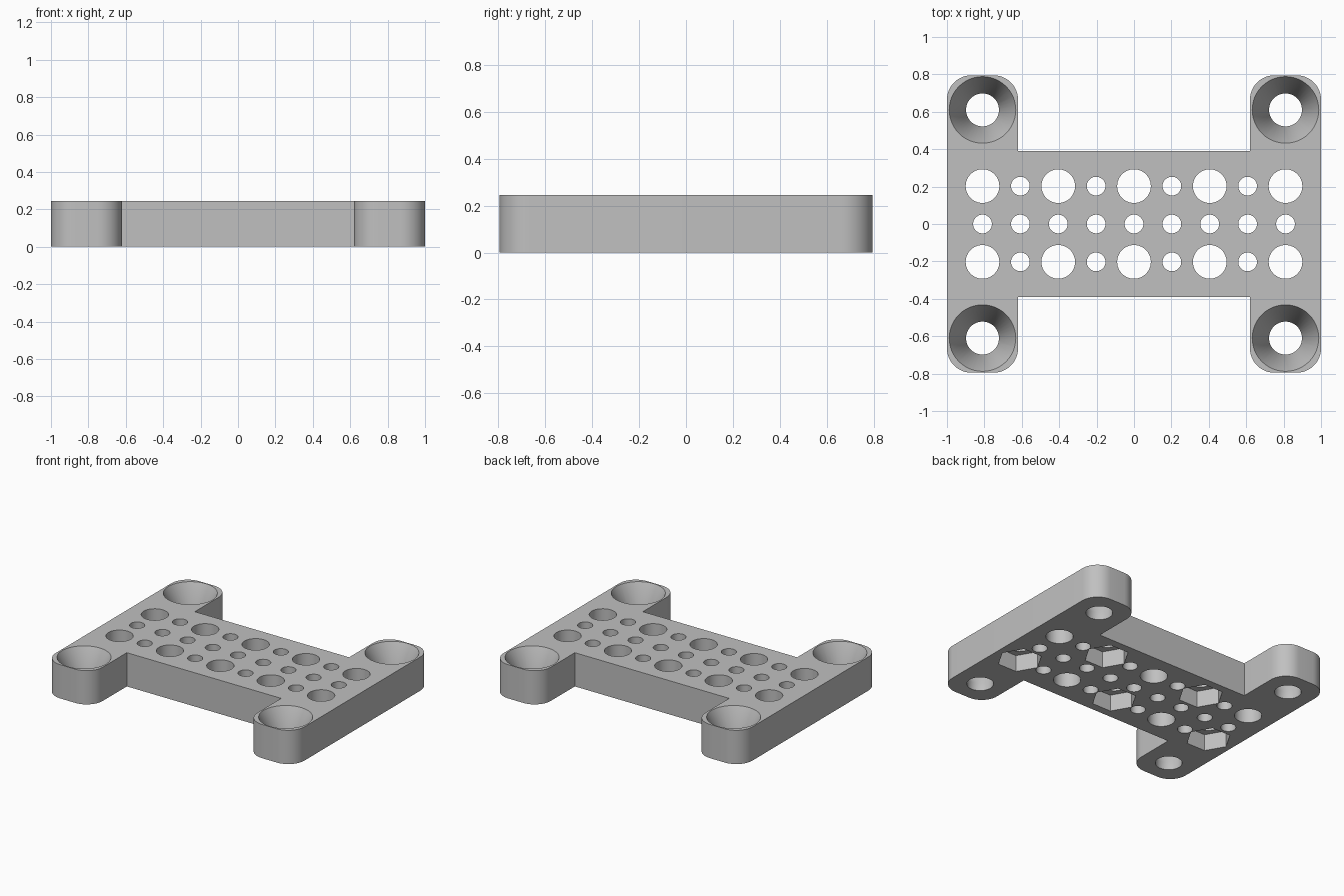
import bpy
import bmesh
from math import cos, sin, pi, radians
from mathutils import Matrix

cube = bpy.data.objects.get("Cube")
if cube:
    bpy.data.objects.remove(cube)

HEIGHT = 0.245
PITCH = 0.2025
CORNERS = [(sx * 0.81, sy * 0.61) for sx in (-1, 1) for sy in (-1, 1)]

grey = bpy.data.materials.new("plain_grey")
grey.use_nodes = True
COLOR = (0.53, 0.53, 0.53, 1)
grey.diffuse_color = COLOR
grey.node_tree.nodes["Principled BSDF"].inputs["Base Color"].default_value = COLOR


def make_object(name, bm):
    bmesh.ops.recalc_face_normals(bm, faces=bm.faces)
    mesh = bpy.data.meshes.new(name)
    bm.to_mesh(mesh)
    bm.free()
    obj = bpy.data.objects.new(name, mesh)
    bpy.context.collection.objects.link(obj)
    return obj


def add_cutter(bm, x, y, z0, z1, r0, r1=None, sides=48):
    """Upright cylinder, cone or prism from z0 to z1."""
    bmesh.ops.create_cone(
        bm, cap_ends=True, segments=sides, radius1=r0,
        radius2=r0 if r1 is None else r1, depth=z1 - z0,
        matrix=Matrix.Translation((x, y, (z0 + z1) / 2))
        @ Matrix.Rotation(pi / 2, 4, "Z"))


# H-shaped plate outline, one quarter mirrored round; outer corners rounded
R = 0.13


def arc(cx, cy, start):
    angles = [start + i * pi / 24 for i in range(13)]
    return [(cx + R * cos(a), cy + R * sin(a)) for a in angles]


quarter = [(1 - R, 0.795 - R, 0), (0.62 + R, 0.795 - R, pi / 2)]
right_half = [p for c in quarter for p in arc(*c)] + [(0.62, 0.39)]
top_half = right_half + [(-x, y) for x, y in reversed(right_half)]
outline = top_half + [(-x, -y) for x, y in top_half]

bm = bmesh.new()
base = bm.faces.new([bm.verts.new((x, y, 0)) for x, y in outline])
walls = bmesh.ops.extrude_face_region(bm, geom=[base])
bmesh.ops.translate(bm, vec=(0, 0, HEIGHT),
                    verts=[v for v in walls["geom"] if isinstance(v, bmesh.types.BMVert)])
plate = make_object("mounting_plate", bm)
plate.data.materials.append(grey)

# Through holes: large ones alternate with small ones in the outer rows
holes = bmesh.new()
for row in (-1, 0, 1):
    for col in range(-4, 5):
        radius = 0.09 if row and col % 2 == 0 else 0.05
        add_cutter(holes, col * PITCH, row * PITCH, -0.1, HEIGHT + 0.1, radius)
for x, y in CORNERS:
    add_cutter(holes, x, y, -0.1, HEIGHT + 0.1, 0.088)

# Countersinks in the four feet
sinks = bmesh.new()
slope = (0.178 - 0.088) / 0.19
for x, y in CORNERS:
    add_cutter(sinks, x, y, HEIGHT - 0.19, HEIGHT + 0.01, 0.088, 0.178 + 0.01 * slope)

# Hexagonal nut pockets in the underside, staggered between the two rows
pockets = bmesh.new()
for col, row in ((-4, -1), (0, -1), (4, -1), (-2, 1), (2, 1)):
    add_cutter(pockets, col * PITCH, row * PITCH, -0.1, 0.12, 0.15, sides=6)
# Turn check: pocket points lie along x
pocket_tip = max(v.co.x for v in pockets.verts)
if pocket_tip < 4 * PITCH + 0.145:
    for col, row in ((-4, -1), (0, -1), (4, -1), (-2, 1), (2, 1)):
        near = [v for v in pockets.verts
                if abs(v.co.x - col * PITCH) < 0.16 and abs(v.co.y - row * PITCH) < 0.16]
        bmesh.ops.rotate(pockets, verts=near, cent=(col * PITCH, row * PITCH, 0),
                         matrix=Matrix.Rotation(pi / 6, 3, "Z"))

# Cut everything, then bake the result and drop the cutters
cutters = [make_object("hole_cutter", holes), make_object("countersink_cutter", sinks),
           make_object("nut_pocket_cutter", pockets)]
for cutter in cutters:
    cutter.hide_render = True
    mod = plate.modifiers.new(cutter.name, "BOOLEAN")
    mod.operation = "DIFFERENCE"
    mod.solver = "EXACT"
    mod.object = cutter

bpy.context.view_layer.update()
graph = bpy.context.evaluated_depsgraph_get()
baked = bpy.data.meshes.new_from_object(plate.evaluated_get(graph))
plate.modifiers.clear()
plate.data = baked
plate.data.materials.clear()
plate.data.materials.append(grey)
for cutter in cutters:
    bpy.data.objects.remove(cutter)

bpy.ops.object.select_all(action="DESELECT")
plate.select_set(True)
bpy.context.view_layer.objects.active = plate
bpy.ops.object.shade_smooth_by_angle(angle=radians(30))
